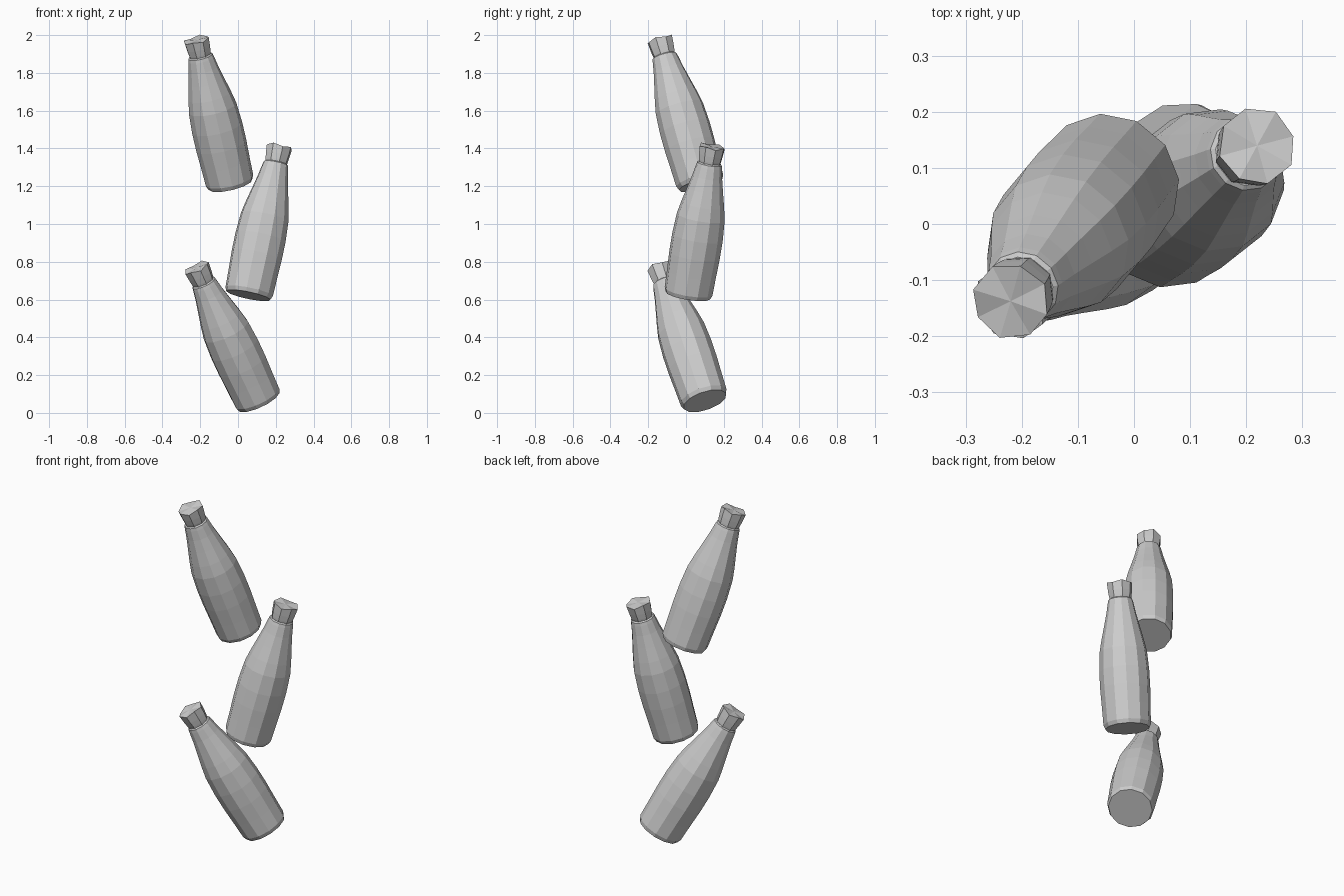
import bpy, bmesh, math
from mathutils import Vector

if "Cube" in bpy.data.objects:
    bpy.data.objects.remove(bpy.data.objects["Cube"])

L = 0.818  # bottle length, base to cap top


def lathe(name, profile, sides, base, top, wave=0.0, cap_start=True):
    """Revolve (radius, height) pairs and stand the result on the base-top axis."""
    bm = bmesh.new()
    rings = []
    for k, (r, h) in enumerate(profile):
        last = k == len(profile) - 1
        ring = []
        for i in range(sides):
            a = 2 * math.pi * (i + 0.5) / sides
            dz = wave * (-1) ** i if last else 0
            ring.append(bm.verts.new((r * math.cos(a), r * math.sin(a), h + dz)))
        rings.append(ring)
    for lo, hi in zip(rings, rings[1:]):
        for i in range(sides):
            j = (i + 1) % sides
            bm.faces.new((lo[i], lo[j], hi[j], hi[i]))
    # fans closing both ends
    for ring, h in ((rings[0], profile[0][1]), (rings[-1], profile[-1][1])):
        c = bm.verts.new((0, 0, h))
        for i in range(sides):
            bm.faces.new((c, ring[i], ring[(i + 1) % sides]))
    bmesh.ops.recalc_face_normals(bm, faces=bm.faces)
    mesh = bpy.data.meshes.new(name)
    bm.to_mesh(mesh)
    bm.free()
    ob = bpy.data.objects.new(name, mesh)
    bpy.context.collection.objects.link(ob)
    ob.rotation_mode = 'QUATERNION'
    ob.rotation_quaternion = (Vector(top) - Vector(base)).to_track_quat('Z', 'Y')
    ob.location = base
    return ob


# body: base, straight wall, long shoulder, neck lip
body = [(0.120, 0.0), (0.129, 0.022), (0.132, 0.12), (0.136, 0.22), (0.136, 0.32),
        (0.129, 0.43), (0.115, 0.50), (0.096, 0.58), (0.080, 0.65), (0.070, 0.705),
        (0.066, 0.722), (0.058, 0.728)]
# slightly flared stopper
cap = [(0.057, 0.715), (0.062, 0.74), (0.066, 0.77), (0.070, L - 0.003)]

bottles = {
    "lower": ((0.11, 0.10, 0.063), (-0.22, -0.14, 0.772)),
    "middle": ((0.055, 0.01, 0.622), (0.22, 0.14, 1.413)),
    "upper": ((-0.04, 0.078, 1.210), (-0.22, -0.138, 1.976)),
}
for label, (base, top) in bottles.items():
    lathe(label + "_bottle_body", body, 12, base, top)
    lathe(label + "_bottle_cap", cap, 8, base, top, wave=0.005)
